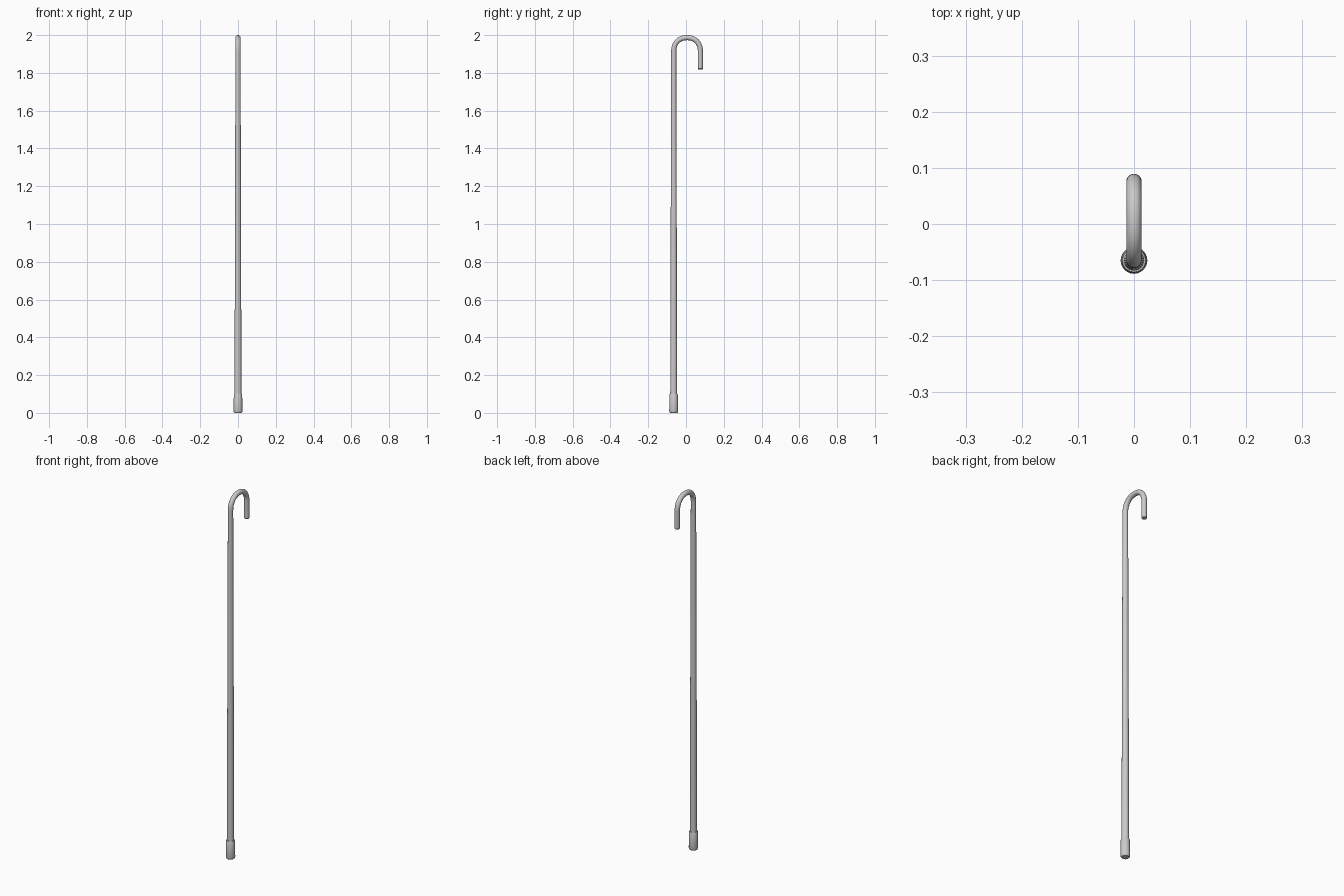
import bpy, bmesh, math
from mathutils import Vector

if "Cube" in bpy.data.objects:
    bpy.data.objects.remove(bpy.data.objects["Cube"])

SIDES = 24
SHAFT_Y = -0.065


def tube(name, path):
    """Sweep a round section along (y, z, radius) points and cap both ends."""
    bm = bmesh.new()
    rings = []
    for i, (y, z, r) in enumerate(path):
        a, b = path[max(i - 1, 0)], path[min(i + 1, len(path) - 1)]
        t = Vector((0, b[0] - a[0], b[1] - a[1])).normalized()
        side = Vector((0, -t.z, t.y))
        ring = []
        for k in range(SIDES):
            ang = 2 * math.pi * k / SIDES
            offset = Vector((math.cos(ang) * r, 0, 0)) + side * math.sin(ang) * r
            ring.append(bm.verts.new(Vector((0, y, z)) + offset))
        rings.append(ring)
    for lo, hi in zip(rings, rings[1:]):
        for k in range(SIDES):
            n = (k + 1) % SIDES
            bm.faces.new((lo[k], lo[n], hi[n], hi[k]))
    bm.faces.new(rings[0])
    bm.faces.new(rings[-1])
    bmesh.ops.recalc_face_normals(bm, faces=bm.faces)
    mesh = bpy.data.meshes.new(name)
    bm.to_mesh(mesh)
    bm.free()
    obj = bpy.data.objects.new(name, mesh)
    bpy.context.collection.objects.link(obj)
    bpy.context.view_layer.objects.active = obj
    obj.select_set(True)
    bpy.ops.object.shade_smooth_by_angle(angle=math.radians(35))
    obj.select_set(False)
    return obj


# Tapered shaft running into the crook handle
R = 0.0135
HALF, RISE, MID_Y, BASE_Z = 0.0705, 0.0715, 0.0055, 1.915
path = [(SHAFT_Y, 0.07, 0.0185)]
for i in range(1, 9):
    f = i / 9
    path.append((SHAFT_Y, 0.07 + f * (BASE_Z - 0.07), 0.0185 + f * (R - 0.0185)))
STEPS = 24
for i in range(STEPS + 1):
    a = math.pi * (1 - i / STEPS)
    c, s = math.cos(a), abs(math.sin(a))
    e = 2 / 2.2   # slightly squared arch
    path.append((MID_Y + math.copysign(abs(c) ** e, c) * HALF, BASE_Z + s ** e * RISE, R))
end_y = MID_Y + HALF
path += [(end_y, 1.822, R), (end_y, 1.818, R - 0.003)]
tube("shaft_and_handle", path)

# Rubber tip at the foot
tube("foot_tip", [(SHAFT_Y, 0.0, 0.019), (SHAFT_Y, 0.004, 0.022), (SHAFT_Y, 0.010, 0.0238),
                  (SHAFT_Y, 0.096, 0.0222), (SHAFT_Y, 0.100, 0.0205)])
